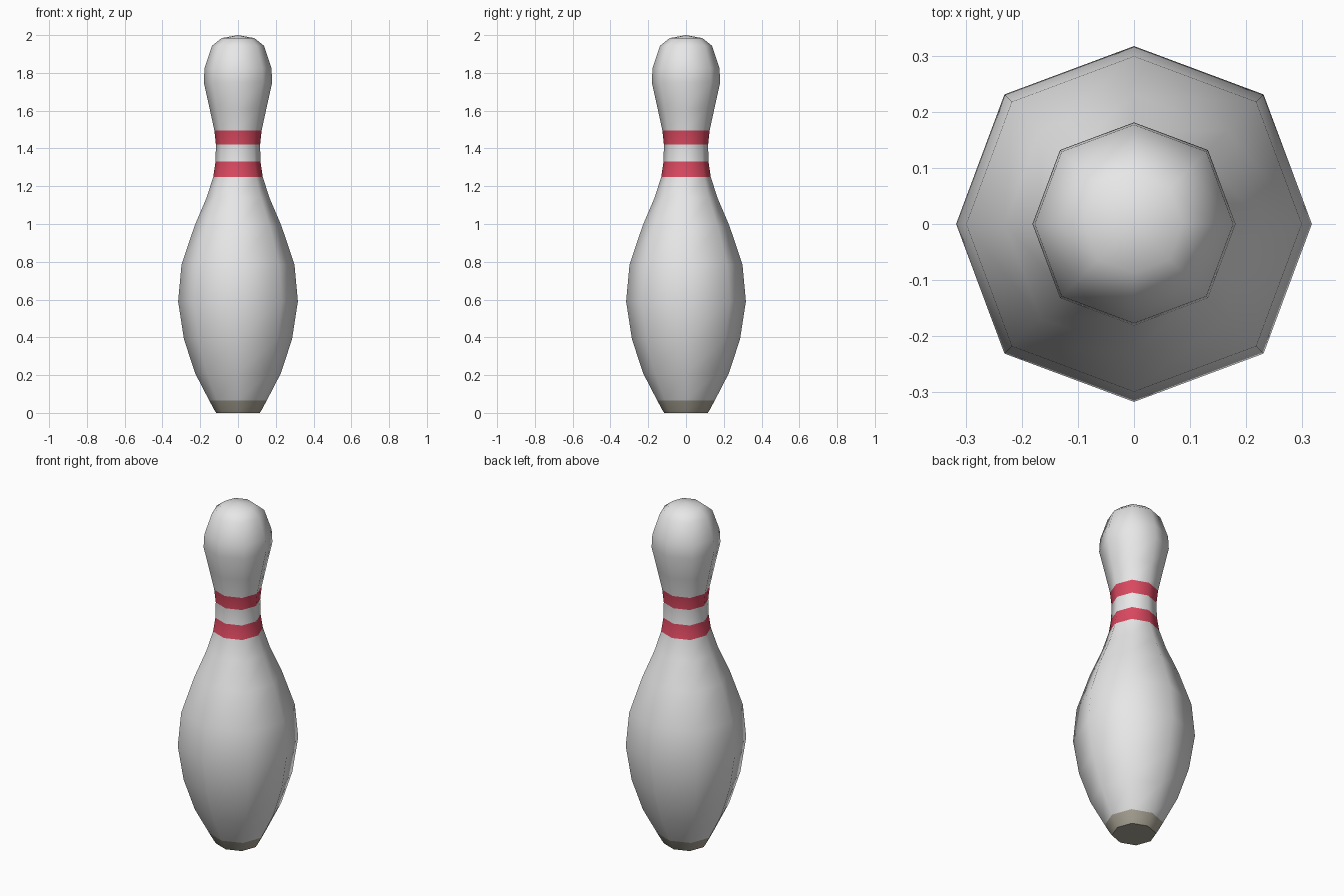
import bpy, bmesh, math

if "Cube" in bpy.data.objects:
    bpy.data.objects.remove(bpy.data.objects["Cube"])

SIDES = 8
# (axis radius, height) from floor to crown
PROFILE = [(0.115, 0.0), (0.125, 0.015), (0.152, 0.065), (0.227, 0.21), (0.286, 0.39),
           (0.317, 0.59), (0.299, 0.785), (0.23, 0.99), (0.166, 1.14), (0.131, 1.25),
           (0.119, 1.33), (0.117, 1.42), (0.125, 1.495), (0.15, 1.61), (0.181, 1.75),
           (0.177, 1.825), (0.138, 1.943), (0.087, 1.984)]


def material(name, rgb):
    m = bpy.data.materials.new(name)
    m.diffuse_color = (*rgb, 1)
    m.use_nodes = True
    m.node_tree.nodes["Principled BSDF"].inputs["Base Color"].default_value = m.diffuse_color
    return m


bm = bmesh.new()
rings = []
for r, z in PROFILE:
    ring = []
    for i in range(SIDES):
        a = i * 2 * math.pi / SIDES
        k = r * (1.03 if i % 2 else 1.0)  # diagonals sit slightly wider
        ring.append(bm.verts.new((k * math.cos(a), k * math.sin(a), z)))
    rings.append(ring)

# side walls
for lo, hi in zip(rings, rings[1:]):
    for i in range(SIDES):
        j = (i + 1) % SIDES
        bm.faces.new((lo[i], lo[j], hi[j], hi[i]))
# floor and crown
bm.faces.new(rings[0][::-1])
tip = bm.verts.new((0, 0, 2.0))
for i in range(SIDES):
    bm.faces.new((rings[-1][i], rings[-1][(i + 1) % SIDES], tip))

# colours by height: base foot and two neck stripes
for f in bm.faces:
    z = f.calc_center_median().z
    if z < 0.065:
        f.material_index = 2
    elif 1.25 < z < 1.33 or 1.42 < z < 1.495:
        f.material_index = 1

mesh = bpy.data.meshes.new("pin_body")
bm.to_mesh(mesh)
bm.free()
for m in (material("white", (0.8, 0.8, 0.8)),
          material("stripe_red", (0.7, 0.065, 0.115)),
          material("base_taupe", (0.41, 0.38, 0.31))):
    mesh.materials.append(m)
pin = bpy.data.objects.new("pin_body", mesh)
bpy.context.collection.objects.link(pin)
bpy.context.view_layer.objects.active = pin
pin.select_set(True)
bpy.ops.object.shade_smooth_by_angle(angle=math.radians(50))
